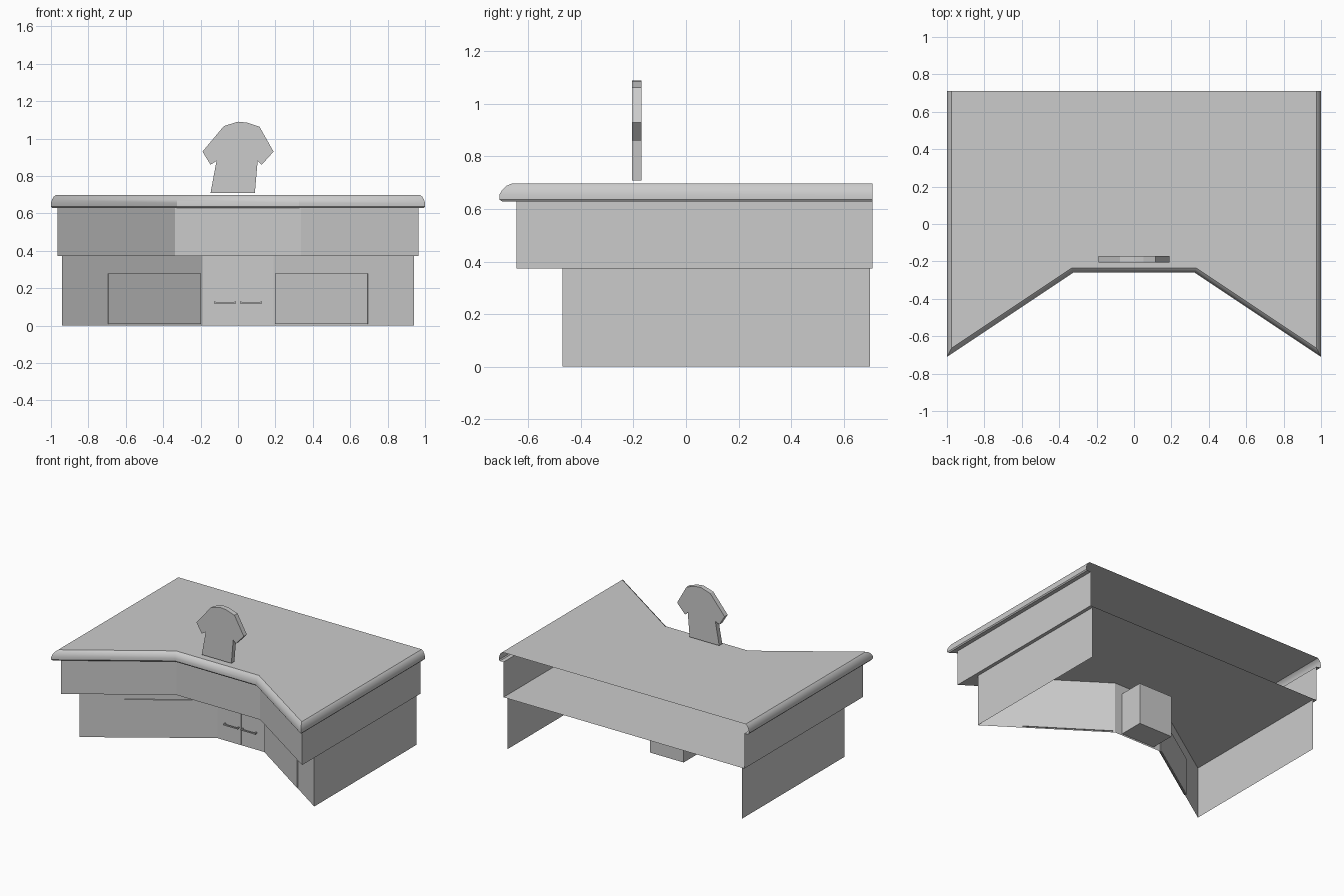
import bpy, bmesh, math
from mathutils import Vector, Matrix

cube = bpy.data.objects.get("Cube")
if cube:
    bpy.data.objects.remove(cube)

grey = bpy.data.materials.new("plain grey")
grey.use_nodes = True
grey.diffuse_color = (0.6, 0.6, 0.6, 1)
grey.node_tree.nodes["Principled BSDF"].inputs["Base Color"].default_value = (0.6, 0.6, 0.6, 1)


def finish(name, bm, smooth=False):
    mesh = bpy.data.meshes.new(name)
    bm.to_mesh(mesh)
    bm.free()
    mesh.materials.append(grey)
    ob = bpy.data.objects.new(name, mesh)
    bpy.context.collection.objects.link(ob)
    if smooth:
        bpy.ops.object.select_all(action='DESELECT')
        ob.select_set(True)
        bpy.context.view_layer.objects.active = ob
        bpy.ops.object.shade_smooth_by_angle(angle=math.radians(30))
    return ob


def box(name, centre, size, turn=0):
    bm = bmesh.new()
    bmesh.ops.create_cube(bm, size=1)
    bm.transform(Matrix.Translation(centre) @ Matrix.Rotation(turn, 4, 'Z')
                 @ Matrix.Diagonal((*size, 1)))
    return finish(name, bm)


def mirrored(half):
    return half + [(-x, y) for x, y in reversed(half)]


def inset(path, d):
    """Offset an open path inwards with mitred corners, keeping its ends at the back."""
    pts = [Vector(p) for p in path]
    normals = []
    for a, b in zip(pts, pts[1:]):
        t = (b - a).normalized()
        normals.append(Vector((t.y, -t.x)))
    out = [pts[0] + normals[0] * d]
    for p, n, m in zip(pts[1:], normals, normals[1:]):
        out.append(p + (n + m) * d / (1 + n.dot(m)))
    out.append(pts[-1] + normals[-1] * d)
    return out


def sweep(name, path, profile, caps, smooth=False):
    """Open-backed skin: profile of (inset, height) pairs carried along the path."""
    bm = bmesh.new()
    rows = [[bm.verts.new((p.x, p.y, z)) for p in inset(path, d)] for d, z in profile]
    for low, high in zip(rows, rows[1:]):
        for i in range(len(path) - 1):
            bm.faces.new((low[i], high[i], high[i + 1], low[i + 1]))
    if caps:
        bm.faces.new(rows[0])
        bm.faces.new(rows[-1][::-1])
    return finish(name, bm, smooth)


# Desk top with its moulded edge, and the band below it, open at the back
top_path = mirrored([(1, 0.71), (1, -0.71), (0.325, -0.26)])
profile = [(0.035, 0.373), (0.035, 0.628), (0.006, 0.628), (0, 0.636), (0, 0.655),
           (0.005, 0.672), (0.014, 0.688), (0.025, 0.697)]
sweep("desk_top_and_band", top_path, profile, True, True)

# Lower walls
corner, bend = Vector((0.94, -0.47)), Vector((0.19, 0.035))
base_path = mirrored([(0.94, 0.70), tuple(corner), tuple(bend)])
sweep("lower_walls", base_path, [(0, 0), (0, 0.373)], False)

# Raised panels on the slanted front walls
slope = corner - bend
angle = math.atan2(slope.y, slope.x)
mid = bend + slope * 0.345
for side, label in ((1, "left"), (-1, "right")):
    box(label + "_front_panel", (side * mid.x, mid.y, 0.143),
        (0.595, 0.016, 0.27), side * angle)
    # Door handle: a bar on two short posts
    box(label + "_handle_bar", (side * 0.07, 0.016, 0.123), (0.118, 0.008, 0.008))
    for x in (0.016, 0.124):
        box(label + "_handle_post", (side * x, 0.026, 0.125), (0.008, 0.02, 0.008))

# Cupboard behind the centre wall and the seam between its doors
box("cupboard", (0, 0.13, 0.159), (0.27, 0.18, 0.302))
box("door_seam", (0, 0.034, 0.158), (0.006, 0.006, 0.305))

# Shirt-shaped stand
outline = [(-0.147, 0.708), (0.09, 0.708), (0.105, 0.88), (0.127, 0.86), (0.19, 0.93),
           (0.115, 1.063), (0.05, 1.085), (0, 1.09), (-0.075, 1.067), (-0.19, 0.93),
           (-0.147, 0.86), (-0.115, 0.88)]
bm = bmesh.new()
face = bm.faces.new([bm.verts.new((x, -0.205, z)) for x, z in outline])
side = bmesh.ops.extrude_face_region(bm, geom=[face])
bmesh.ops.translate(bm, vec=(0, 0.035, 0),
                    verts=[v for v in side["geom"] if isinstance(v, bmesh.types.BMVert)])
bmesh.ops.recalc_face_normals(bm, faces=bm.faces)
finish("shirt_stand", bm)
